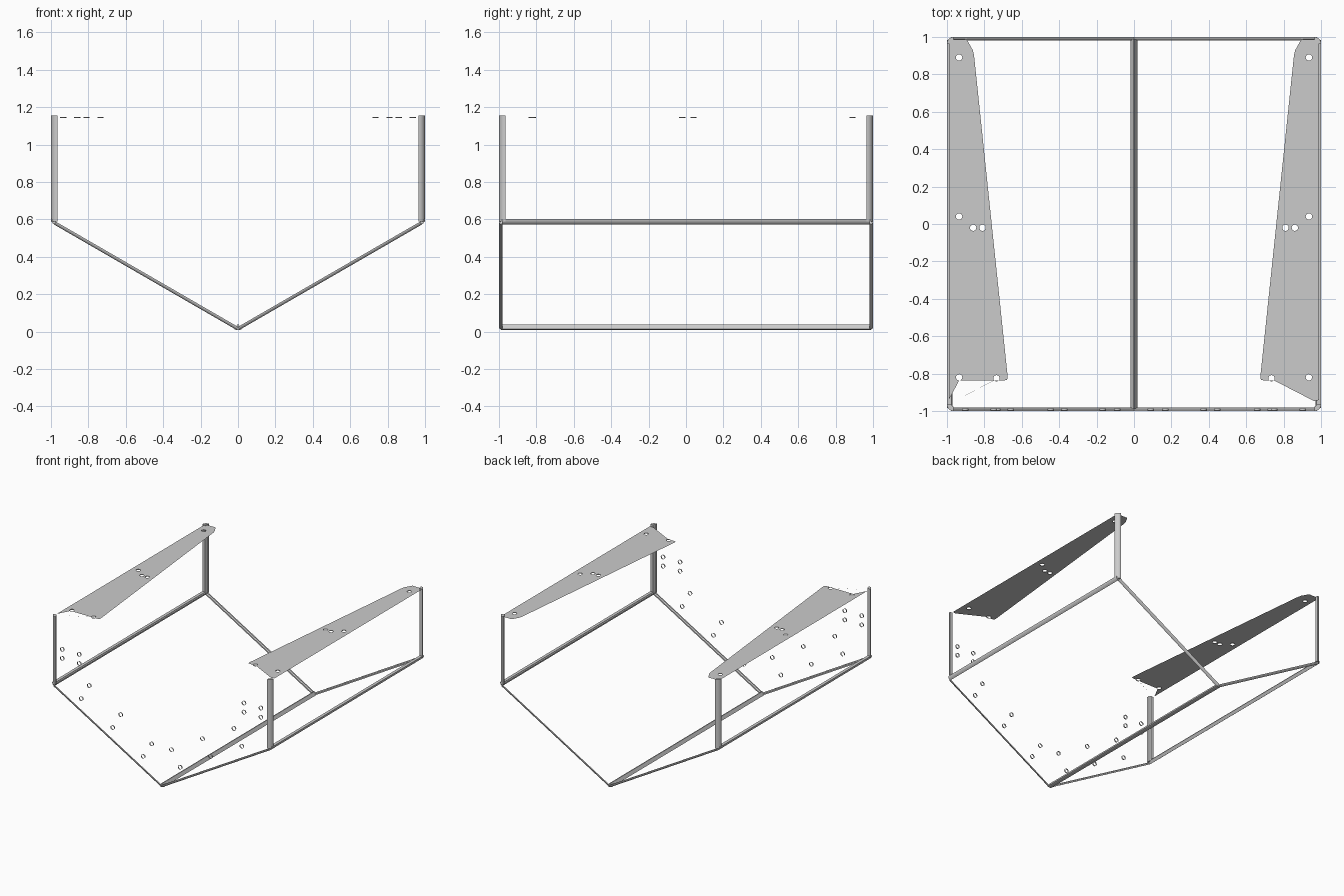
import bpy, bmesh
from math import cos, sin, pi, sqrt
from mathutils import Vector as V

if "Cube" in bpy.data.objects:
    bpy.data.objects.remove(bpy.data.objects["Cube"])


def finish(name, bm, recalc=True):
    if recalc:
        bmesh.ops.recalc_face_normals(bm, faces=bm.faces)
    me = bpy.data.meshes.new(name)
    bm.to_mesh(me)
    bm.free()
    ob = bpy.data.objects.new(name, me)
    bpy.context.collection.objects.link(ob)
    return ob


def bend(name, p0, p1, d0, d1, r, t, n=6):
    """Rounded bend strip: an arc band from d0 to d1 swept along p0-p1."""
    d0, d1 = V(d0), V(d1)
    dirs = [d0.slerp(d1, i / n) for i in range(n + 1)]
    prof = [d * r for d in dirs] + [d * (r - t) for d in reversed(dirs)]
    bm = bmesh.new()
    a = [bm.verts.new(V(p0) + p) for p in prof]
    b = [bm.verts.new(V(p1) + p) for p in prof]
    m = len(prof)
    for i in range(m):
        j = (i + 1) % m
        bm.faces.new((a[i], a[j], b[j], b[i]))
    bm.faces.new(a)
    bm.faces.new(b)
    return finish(name, bm)


def circle(cx, cy, r=0.017, n=16):
    return [(cx + r * cos(2 * pi * i / n), cy + r * sin(2 * pi * i / n)) for i in range(n)]


def hole_wall(bm, centre, place, lo, hi):
    """Open cylinder wall of one drilled hole."""
    pts = circle(*centre)
    a = [bm.verts.new(place(u, v, lo)) for u, v in pts]
    b = [bm.verts.new(place(u, v, hi)) for u, v in pts]
    for i in range(len(pts)):
        j = (i + 1) % len(pts)
        bm.faces.new((a[i], a[j], b[j], b[i]))


C, S = sqrt(3) / 2, 0.5
R, T = 0.035, 0.025
r = 0.018
TOP = 1.155

# bottom ridge of the V floor
bend("bottom_ridge", (0, -0.99, 0.045), (0, 0.99, 0.045), (-S, 0, -C), (S, 0, -C), 0.037, 0.03)

for sx, side in ((-1, "left"), (1, "right")):
    # long bend between side wall and sloping floor
    bend(side + "_long_bend", (sx * 0.965, -0.985, 0.603), (sx * 0.965, 0.985, 0.603),
         (sx, 0, 0), (sx * S, 0, -C), R, T)
    for sy, end in ((-1, "front"), (1, "back")):
        # corner posts
        bend(f"{end}_{side}_post", (sx * 0.965, sy * 0.965, 0.59), (sx * 0.965, sy * 0.965, TOP),
             (sx, 0, 0), (0, sy, 0), R, T)
        # sloping lower edges
        n = V((sx * S, 0, -C))
        y = sy * (1 - r)
        p0 = V((sx * 0.008, y, 0.0095)) - n * r
        p1 = V((sx * 0.983, y, 0.0725 + 0.5)) - n * r
        bend(f"{end}_{side}_slope_edge", p0, p1, n, (0, sy, 0), r, 0.01)

# top flanges with screw holes
outline = [(0.99, 0.985), (0.895, 0.988), (0.862, 0.93), (0.855, 0.90), (0.675, -0.82),
           (0.68, -0.835), (0.75, -0.837), (0.965, -0.948), (0.99, -0.94)]
flange_holes = [(0.935, 0.89), (0.935, 0.04), (0.86, -0.02), (0.81, -0.02),
                (0.935, -0.82), (0.735, -0.825)]
for sx, side in ((-1, "left"), (1, "right")):
    bm = bmesh.new()
    edges = []
    for loop in [outline] + [circle(*h) for h in flange_holes]:
        vs = [bm.verts.new((sx * x, y, 1.147)) for x, y in loop]
        edges += [bm.edges.new((vs[i], vs[(i + 1) % len(vs)])) for i in range(len(vs))]
    bmesh.ops.triangle_fill(bm, edges=edges, use_beauty=True, normal=(0, 0, 1))
    for f in bm.faces:
        f.normal_update()
        if f.normal.z < 0:
            f.normal_flip()
    for h in flange_holes:
        hole_wall(bm, h, lambda u, v, w: (sx * u, v, w), 1.142, 1.147)
    finish(side + "_top_flange", bm, recalc=False)

# free-standing hole walls across the front
front_holes = [(0.09, 0.34), (0.168, 0.217), (0.372, 0.505), (0.445, 0.38), (0.658, 0.667),
               (0.73, 0.54), (0.749, 0.90), (0.749, 0.825), (0.903, 0.90), (0.903, 0.825)]
bm = bmesh.new()
for sx in (-1, 1):
    for x, z in front_holes:
        hole_wall(bm, (sx * x, z), lambda u, v, w: (u, w, v), -0.998, -0.986)
finish("front_hole_rims", bm)

# smooth the rounded bends, keep their edges sharp
for ob in bpy.context.scene.objects:
    ob.select_set(True)
    bpy.context.view_layer.objects.active = ob
bpy.ops.object.shade_smooth_by_angle(angle=0.6)
